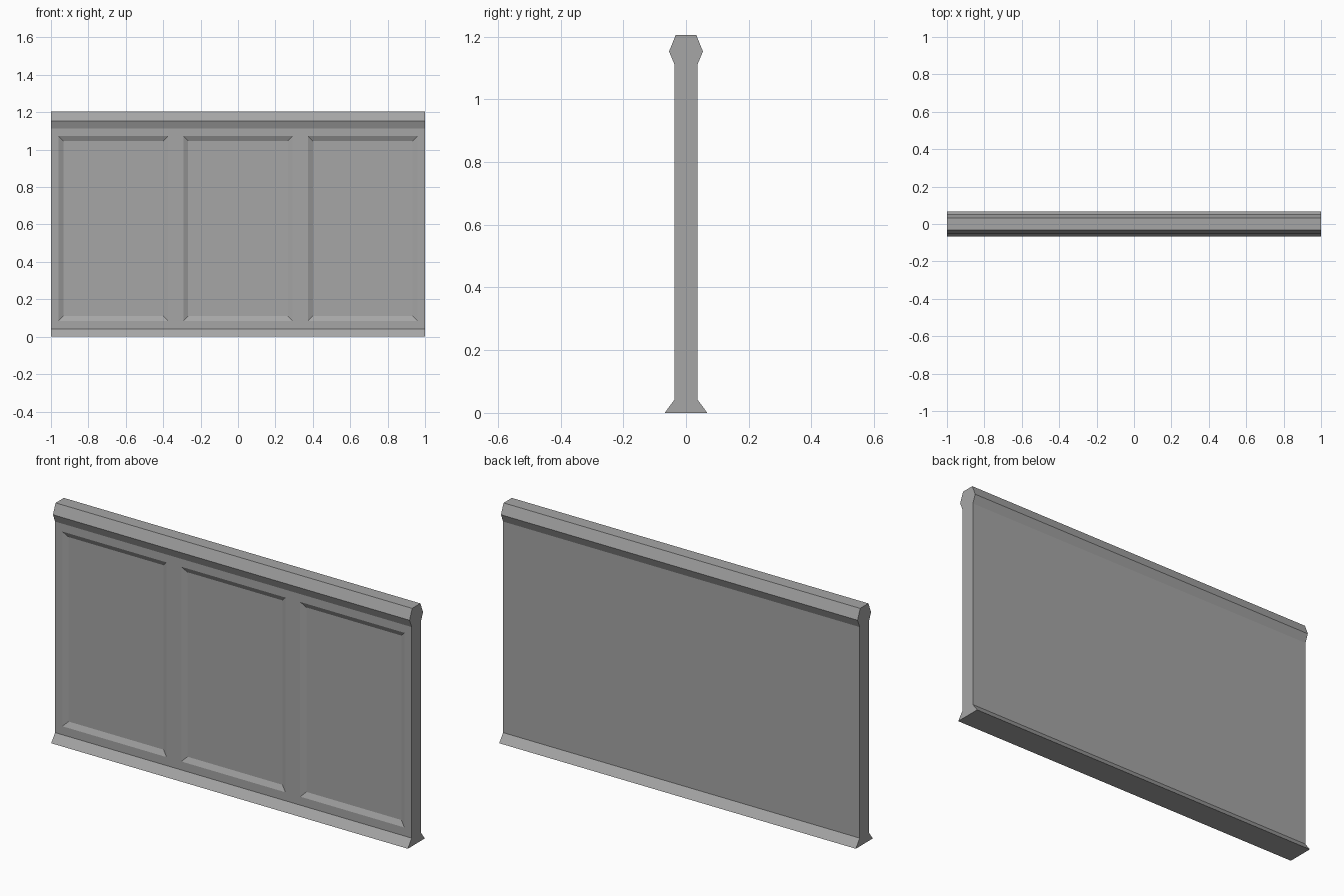
import bpy
import bmesh
from mathutils import Vector

cube = bpy.data.objects.get("Cube")
if cube:
    bpy.data.objects.remove(cube, do_unlink=True)

# Plain grey material
GREY = (0.38, 0.38, 0.38, 1.0)
mat = bpy.data.materials.new("plain_grey")
mat.diffuse_color = GREY
mat.use_nodes = True
mat.node_tree.nodes["Principled BSDF"].inputs["Base Color"].default_value = GREY

# Half profile (depth, height): flared foot, flat wall, faceted top rail
HALF = [(0.068, 0), (0.037, 0.042), (0.037, 1.112), (0.054, 1.153), (0.033, 1.205)]
profile = HALF + [(-y, z) for y, z in reversed(HALF)]

# Recessed panels on the front
CENTRES = (-0.667, 0, 0.667)
HALF_WIDTH = 0.292
BOTTOM, TOP = 0.085, 1.072
BEVEL, DEPTH = 0.026, 0.013

bm = bmesh.new()

# Sweep the profile along the full width
end = bm.faces.new([bm.verts.new((-1, y, z)) for y, z in profile])
sweep = bmesh.ops.extrude_face_region(bm, geom=[end], use_keep_orig=True)
moved = [g for g in sweep["geom"] if isinstance(g, bmesh.types.BMVert)]
bmesh.ops.translate(bm, verts=moved, vec=(2, 0, 0))
bmesh.ops.recalc_face_normals(bm, faces=bm.faces)


def cut(point, normal):
    bmesh.ops.bisect_plane(bm, geom=bm.verts[:] + bm.edges[:] + bm.faces[:],
                           plane_co=point, plane_no=normal)


# Cut the panel outlines into the wall
for z in (BOTTOM, TOP):
    cut((0, 0, z), (0, 0, 1))
for c in CENTRES:
    for side in (-1, 1):
        cut((c + side * HALF_WIDTH, 0, 0), (1, 0, 0))


def is_panel(face):
    mid = face.calc_center_median()
    return (face.normal.dot(Vector((0, -1, 0))) > 0.99
            and BOTTOM < mid.z < TOP
            and any(abs(mid.x - c) < 0.1 for c in CENTRES))


# Sink each panel behind a sloping border
bm.normal_update()
panels = [f for f in bm.faces if is_panel(f)]
bmesh.ops.inset_individual(bm, faces=panels, thickness=BEVEL, depth=-DEPTH,
                           use_even_offset=True)

mesh = bpy.data.meshes.new("panelled_wall")
bm.to_mesh(mesh)
bm.free()
mesh.materials.append(mat)
wall = bpy.data.objects.new("panelled_wall", mesh)
bpy.context.collection.objects.link(wall)
